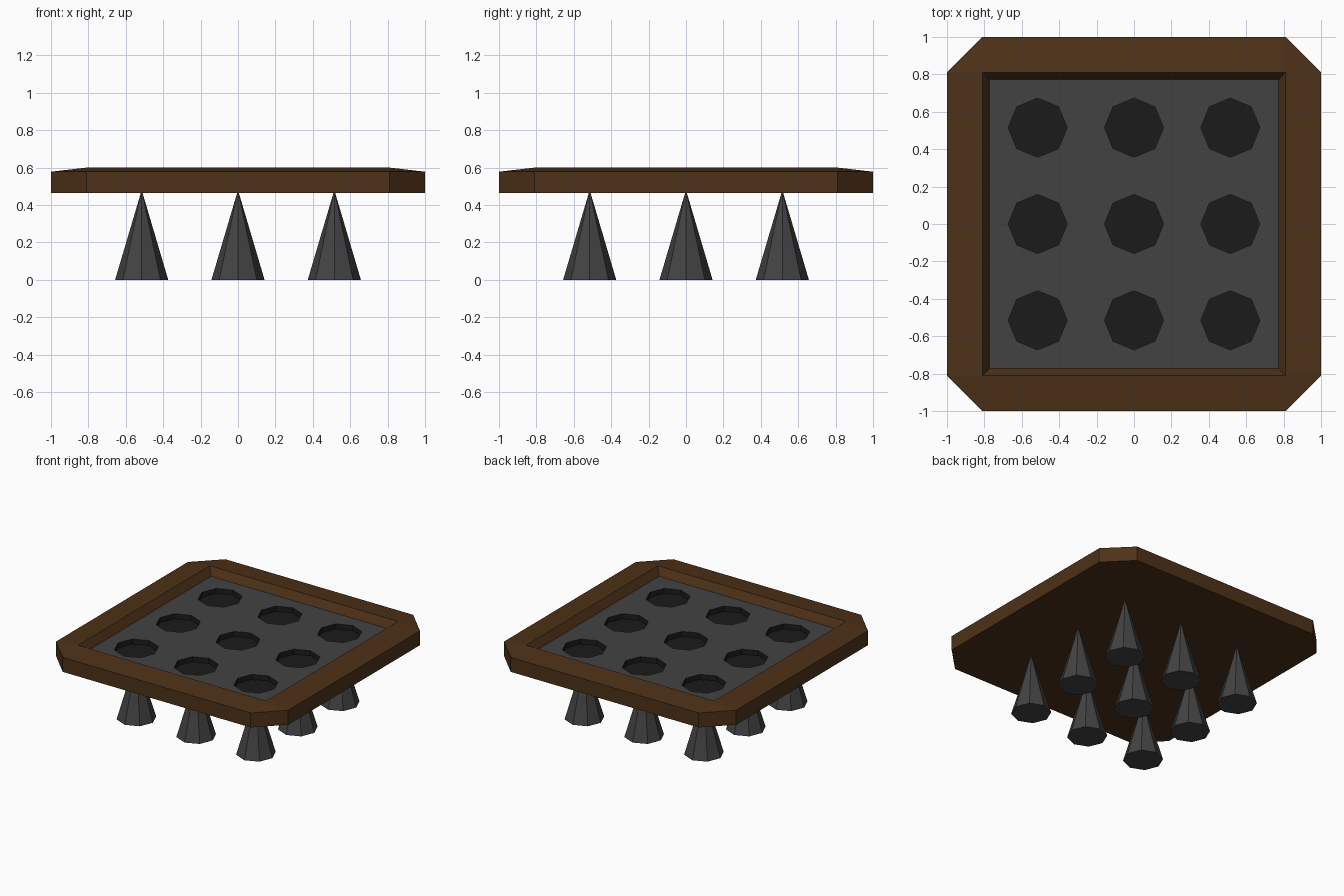
import bpy, bmesh
from math import cos, sin, pi

if "Cube" in bpy.data.objects:
    bpy.data.objects.remove(bpy.data.objects["Cube"])

PITCH = 0.515            # spacing of the 3 x 3 spikes
HALF = 1.5 * PITCH       # half width of the sunken plate
PLATE_Z, BOTTOM_Z = 0.542, 0.465


def material(name, rgb):
    m = bpy.data.materials.new(name)
    m.diffuse_color = (*rgb, 1)
    m.use_nodes = True
    m.node_tree.nodes["Principled BSDF"].inputs["Base Color"].default_value = m.diffuse_color
    return m


def finish(bm, name, mat, recalc=False):
    bmesh.ops.remove_doubles(bm, verts=bm.verts, dist=1e-4)
    if recalc:
        bmesh.ops.recalc_face_normals(bm, faces=bm.faces)
    me = bpy.data.meshes.new(name)
    bm.to_mesh(me)
    bm.free()
    me.materials.append(mat)
    ob = bpy.data.objects.new(name, me)
    bpy.context.collection.objects.link(ob)
    return ob


def ring(bm, points, z):
    return [bm.verts.new((x, y, z)) for x, y in points]


def bridge(bm, a, b):
    # a is the outer / lower ring, b the inner / upper one, both counter-clockwise
    n = len(a)
    for i in range(n):
        j = (i + 1) % n
        bm.faces.new((a[i], a[j], b[j], b[i]))


def octagon(r, cx=0, cy=0):
    return [(cx + r * cos(i * pi / 4), cy + r * sin(i * pi / 4)) for i in range(8)]


wood = material("wood", (0.075, 0.031, 0.009))
iron = material("iron", (0.055, 0.055, 0.055))
black = material("pit", (0.011, 0.011, 0.011))

# Wooden frame: clipped square with a gently raised top and sloped inner lip
C = 0.81
outline = [(C, -1), (1, -C), (1, C), (C, 1), (-C, 1), (-1, C), (-1, -C), (-C, -1)]
square = [(1, -1), (1, 1), (-1, 1), (-1, -1)]
bm = bmesh.new()
low = ring(bm, outline, BOTTOM_Z)
high = ring(bm, outline, 0.578)
rim = ring(bm, [(C * x, C * y) for x, y in square], 0.6)
lip = ring(bm, [(HALF * x, HALF * y) for x, y in square], PLATE_Z)
bm.faces.new(low[::-1])
bridge(bm, low, high)
for k in range(4):
    n = (k + 1) % 4
    bm.faces.new((high[2 * k], high[2 * k + 1], rim[k]))
    bm.faces.new((high[2 * k + 1], high[2 * n], rim[n], rim[k]))
bridge(bm, rim, lip)
finish(bm, "wooden_frame", wood)

# Sunken plate with octagonal holes, and the dark pits inside them
plate, pits = bmesh.new(), bmesh.new()
cell = [(1, 0), (1, 1), (0, 1), (-1, 1), (-1, 0), (-1, -1), (0, -1), (1, -1)]
spots = [(i * PITCH, j * PITCH) for i in (-1, 0, 1) for j in (-1, 0, 1)]
for cx, cy in spots:
    edge = ring(plate, [(cx + x * PITCH / 2, cy + y * PITCH / 2) for x, y in cell], PLATE_Z)
    bridge(plate, edge, ring(plate, octagon(0.158, cx, cy), PLATE_Z))
    top = ring(pits, octagon(0.158, cx, cy), PLATE_Z)
    floor = ring(pits, octagon(0.158, cx, cy), PLATE_Z - 0.04)
    bridge(pits, top, floor)
    pits.faces.new(floor)
bmesh.ops.remove_doubles(plate, verts=plate.verts, dist=1e-4)
bmesh.ops.dissolve_limit(plate, angle_limit=0.01, verts=[], edges=plate.edges)
finish(plate, "sunken_plate", iron)
finish(pits, "spike_holes", black)

# Eight-sided spikes under the frame
for n, (cx, cy) in enumerate(spots):
    bm = bmesh.new()
    base = ring(bm, octagon(0.142, cx, cy), 0)
    tip = bm.verts.new((cx, cy, 0.48))
    bm.faces.new(base[::-1])
    for i in range(8):
        bm.faces.new((base[i], base[(i + 1) % 8], tip))
    finish(bm, f"spike_{n + 1}", iron, recalc=True)
